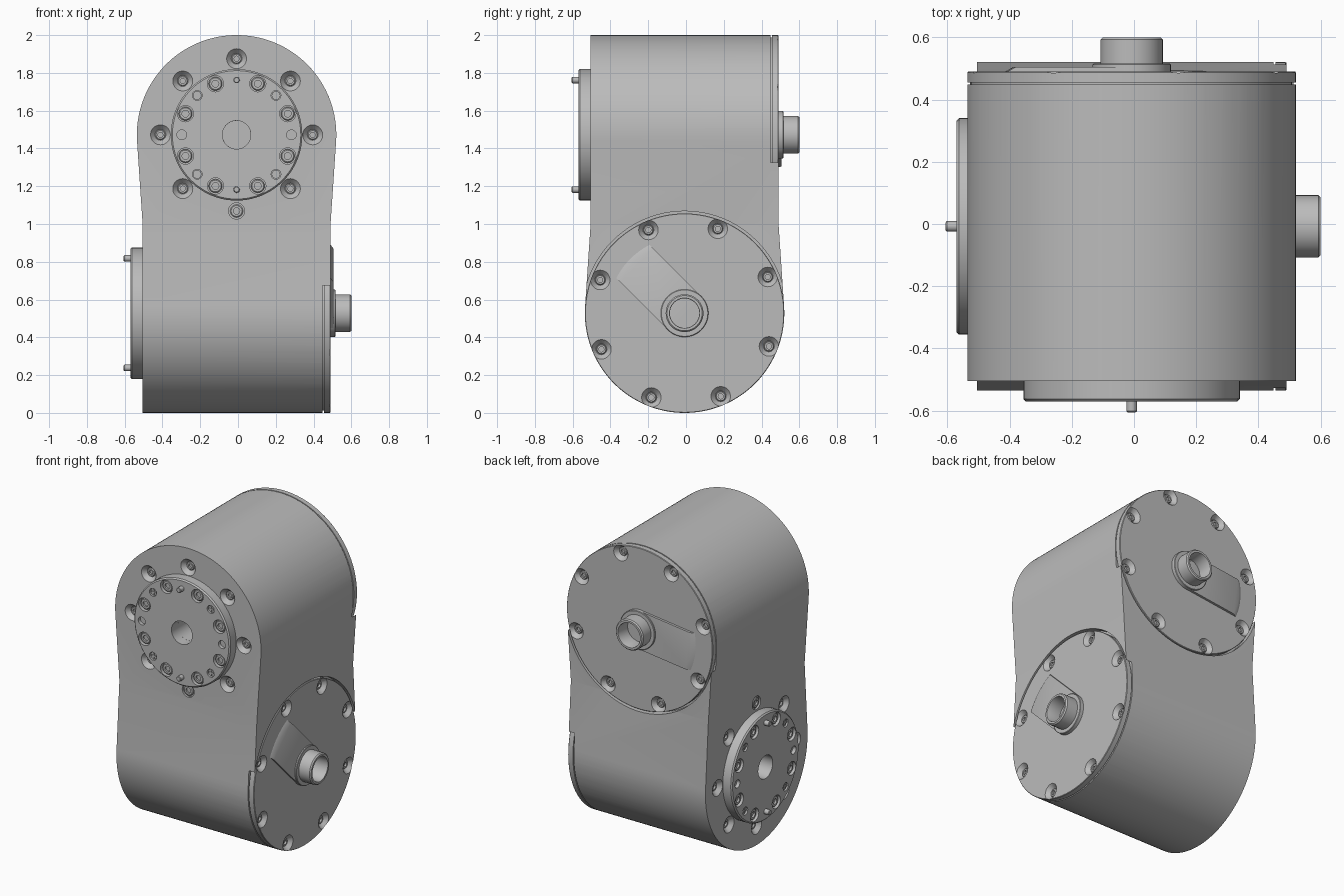
import bpy, bmesh, math
from mathutils import Matrix, Vector

cube = bpy.data.objects.get("Cube")
if cube:
    bpy.data.objects.remove(cube, do_unlink=True)

grey = bpy.data.materials.new("machined_grey")
grey.use_nodes = True
COLOUR = (0.5, 0.5, 0.5, 1)
grey.diffuse_color = COLOUR
grey.node_tree.nodes["Principled BSDF"].inputs["Base Color"].default_value = COLOUR

R = 0.528          # housing radius
FACE = 0.4975      # half depth of a housing
MID = 0.472        # distance from a drive axis to the middle plane
FLANGE = -0.5625   # outer face of the output flange
OFF = -0.0075
parts = []


def frame(u, v, w, height):
    """Local frame of a drive: w points to the rear cap, v up."""
    m = Matrix((u, v, w)).transposed().to_4x4()
    m.translation = Vector((OFF, OFF, height))
    return m


def polar(r, degrees):
    a = math.radians(degrees)
    return r * math.cos(a), r * math.sin(a)


def finish(name, bm, m):
    bmesh.ops.remove_doubles(bm, verts=bm.verts, dist=1e-5)
    bmesh.ops.recalc_face_normals(bm, faces=bm.faces)
    bm.transform(m)
    mesh = bpy.data.meshes.new(name)
    bm.to_mesh(mesh)
    bm.free()
    mesh.materials.append(grey)
    ob = bpy.data.objects.new(name, mesh)
    bpy.context.collection.objects.link(ob)
    parts.append(ob)
    return ob


def lathe(name, m, profile, spots=((0, 0),), seg=20):
    """Revolve (radius, w) points about w at each (radius, angle) spot."""
    bm = bmesh.new()
    for spot in spots:
        x, y = polar(*spot)
        vs = [bm.verts.new((x + r, y, w)) for r, w in profile]
        es = [bm.edges.new(p) for p in zip(vs, vs[1:])]
        if profile[0][0] > 0:
            es.append(bm.edges.new((vs[-1], vs[0])))
        bmesh.ops.spin(bm, geom=vs + es, cent=(x, y, 0), axis=(0, 0, 1),
                       angle=math.tau, steps=seg)
    return finish(name, bm, m)


def loft(name, m, low, high, w0, w1):
    """Solid between two outlines with equal point counts."""
    bm = bmesh.new()
    a = [bm.verts.new((*p, w0)) for p in low]
    b = [bm.verts.new((*p, w1)) for p in high]
    bm.faces.new(a)
    bm.faces.new(b)
    for i in range(len(a)):
        j = (i + 1) % len(a)
        bm.faces.new((a[i], a[j], b[j], b[i]))
    return finish(name, bm, m)


def boolean(target, tool, operation):
    mod = target.modifiers.new("cut", 'BOOLEAN')
    mod.operation, mod.object, mod.solver = operation, tool, 'EXACT'
    bpy.context.view_layer.objects.active = target
    bpy.ops.object.modifier_apply(modifier=mod.name)
    parts.remove(tool)
    bpy.data.objects.remove(tool, do_unlink=True)


def housing(name, m, side):
    """Round-ended prism tapering to the square middle section."""
    tilt = math.degrees(math.acos(R / math.hypot(FACE, MID)) - math.atan2(MID, FACE))
    start, end = tilt, 180 - tilt
    pts = [polar(R, start + (end - start) * i / 72) for i in range(73)]
    pts += [(-FACE, -MID), (-FACE, -1.6), (FACE, -1.6), (FACE, -MID)]
    pts = [(x, y * side) for x, y in pts]
    return loft(name, m, pts, pts, -0.8, 0.8)


def ring(r, first, step, count):
    return [(r, first + step * i) for i in range(count)]


def countersink(face, out, wide=0.053):
    """Cutter profile; out is the outward sign along w."""
    return [(0, face + out * 0.01), (wide, face + out * 0.01), (wide, face),
            (0.029, face - out * 0.027), (0.029, face - out * 0.034),
            (0, face - out * 0.034)]


def screw(top, out, r, depth=0.02):
    """Screw head profile with a round socket."""
    return [(0, top - out * 0.012), (r * 0.5, top - out * 0.012), (r * 0.5, top),
            (r * 0.85, top), (r, top - out * 0.004), (r, top - out * depth),
            (0, top - out * depth)]


upper = frame((-1, 0, 0), (0, 0, 1), (0, 1, 0), 2 - R)
lower = frame((0, 1, 0), (0, 0, 1), (1, 0, 0), R)

# Main body: the two housings meet at the middle
body = housing("body", upper, 1)
boolean(body, housing("lower_housing", lower, -1), 'INTERSECT')

for label, m, plug, arm_angle in (("upper", upper, -90, -7), ("lower", lower, 90, 135)):
    # Recess for the rear cap, front bore and front screw holes
    boolean(body, lathe("recess", m, [(0, 0.455), (0.54, 0.455), (0.54, 0.7), (0, 0.7)],
                        seg=96), 'DIFFERENCE')
    boolean(body, lathe("bore", m, [(0, -0.7), (0.075, -0.7), (0.075, -0.25), (0, -0.25)],
                        seg=32), 'DIFFERENCE')
    spots = ring(0.403, plug + 45, 45, 7)
    boolean(body, lathe("sinks", m, countersink(-FACE, -1), spots), 'DIFFERENCE')
    lathe(label + "_body_screws", m, screw(-FACE + 0.022, -1, 0.027), spots)
    spots = [(0.403, plug)]
    boolean(body, lathe("plug_hole", m, [(0, -0.6), (0.043, -0.6), (0.043, -0.485),
                                         (0, -0.485)], spots), 'DIFFERENCE')
    lathe(label + "_plug", m, screw(-FACE + 0.002, -1, 0.034), spots)

    # Output flange with its bolts, holes and dowel pins
    flange = lathe(label + "_flange", m,
                   [(0.075, -0.49), (0.348, -0.49), (0.348, FLANGE + 0.008),
                    (0.34, FLANGE), (0.075, FLANGE)], seg=80)
    bolts = ring(0.293, 22.5, 45, 8)
    boolean(flange, lathe("bolt_holes", m, [(0, -0.6), (0.043, -0.6), (0.043, -0.53),
                                            (0, -0.53)], bolts), 'DIFFERENCE')
    small = ring(0.295, 45, 90, 4) + ring(0.29, 0, 180, 2)
    boolean(flange, lathe("small_holes", m, [(0, -0.6), (0.026, -0.6), (0.026, -0.54),
                                             (0, -0.54)], small, 16), 'DIFFERENCE')
    lathe(label + "_flange_bolts", m, screw(FLANGE + 0.01, -1, 0.036, 0.03), bolts)
    cross = ring(0.295, 45, 90, 4)
    lathe(label + "_cross_screws", m, [(0, -0.553), (0.023, -0.553), (0.023, -0.535),
                                       (0, -0.535)], cross, 16)
    for spot in cross:
        cx, cy = polar(*spot)
        for a, b in ((0.018, 0.004), (0.004, 0.018)):
            bar = [(cx - a, cy - b), (cx + a, cy - b), (cx + a, cy + b), (cx - a, cy + b)]
            loft(label + "_cross_mark", m, bar, bar, -0.553, -0.558)
    lathe(label + "_pins", m, [(0, -0.54), (0.017, -0.54), (0.017, -0.594),
                               (0.013, -0.5975), (0, -0.5975)], ring(0.29, 90, 180, 2), 16)

    # Rear cap with countersunk screws round its rim
    cap = lathe(label + "_cap", m,
                [(0, 0.455), (0.515, 0.455), (0.515, 0.462), (R, 0.462), (R, 0.494),
                 (0.525, FACE), (0, FACE)], seg=96)
    rim = ring(0.48, arm_angle - 111.5, 45, 8)
    boolean(cap, lathe("rim_sinks", m, countersink(FACE, 1, 0.052), rim), 'DIFFERENCE')
    lathe(label + "_cap_screws", m, screw(FACE - 0.02, 1, 0.027), rim)

    # Raised arm cover with a sloped curved end
    def outline(r):
        half = math.degrees(math.asin(0.125 / r))
        pts = [(0, -0.125)] + [polar(r, half * (i / 8 - 1)) for i in range(17)] + [(0, 0.125)]
        return pts
    loft(label + "_arm_cover", m @ Matrix.Rotation(math.radians(arm_angle), 4, 'Z'),
         outline(0.415), outline(0.38), FACE - 0.005, 0.5125)

    # Boss and hollow shaft
    lathe(label + "_boss", m, [(0.09, 0.49), (0.126, 0.49), (0.126, 0.52), (0.123, 0.5225),
                               (0.09, 0.5225)], seg=48)
    lathe(label + "_shaft", m, [(0, 0.5), (0.1, 0.5), (0.1, 0.6), (0.093, 0.6075),
                                (0.08, 0.6075), (0.078, 0.603), (0.078, 0.51), (0, 0.51)],
          seg=48)

# Smooth shading with sharp edges kept
bpy.ops.object.select_all(action='DESELECT')
for ob in parts:
    ob.select_set(True)
bpy.context.view_layer.objects.active = body
bpy.ops.object.shade_smooth_by_angle(angle=math.radians(30))
